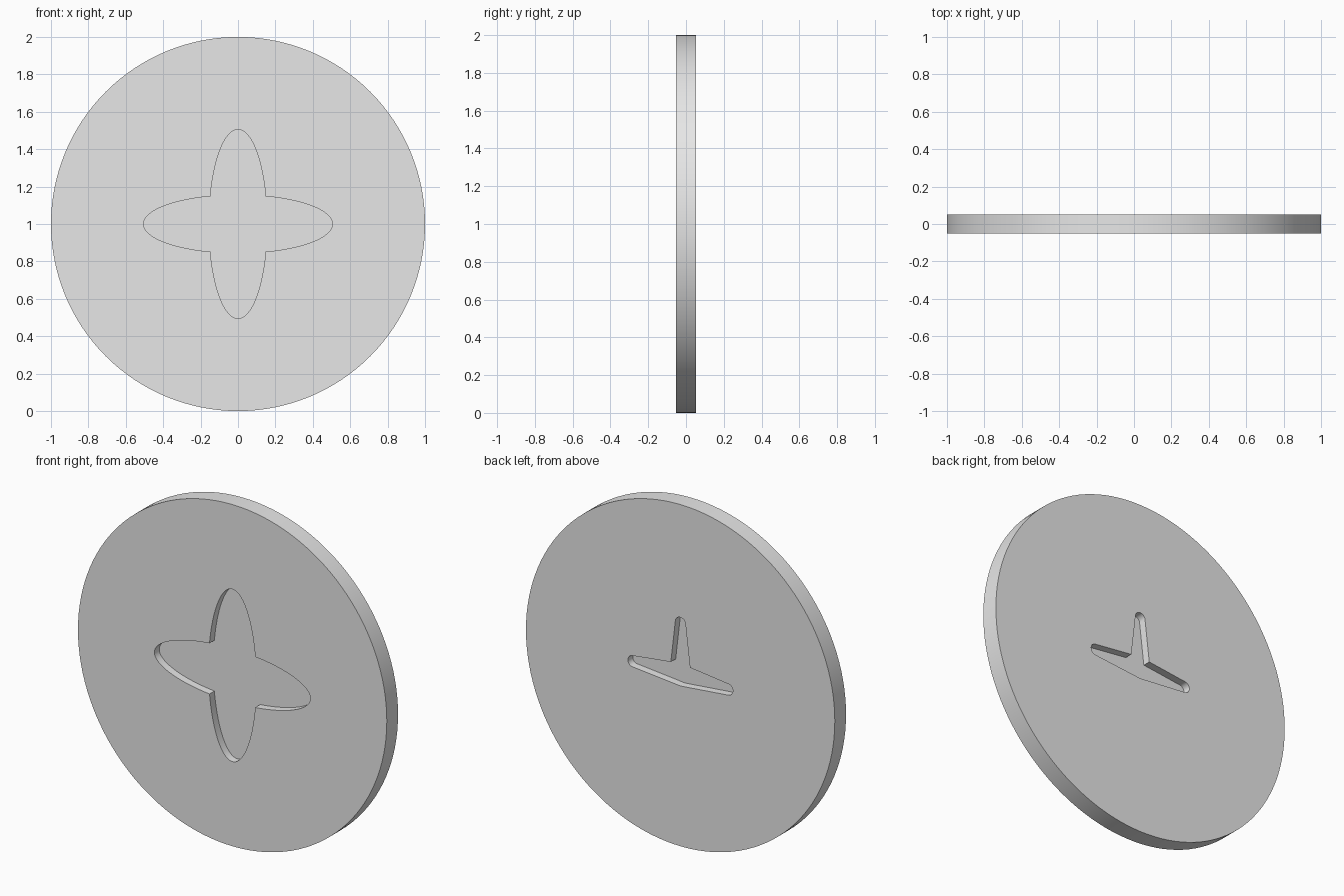
import bpy
import bmesh
from math import atan2, cos, sin, pi, radians

RADIUS, HALF_THICK, DEPTH = 1.0, 0.052, 0.045

cube = bpy.data.objects.get("Cube")
if cube:
    bpy.data.objects.remove(cube, do_unlink=True)

grey = bpy.data.materials.new("light grey")
grey.use_nodes = True
grey.diffuse_color = (0.8, 0.8, 0.8, 1)
grey.node_tree.nodes["Principled BSDF"].inputs["Base Color"].default_value = (0.8, 0.8, 0.8, 1)


def prism(name, outline, y0, y1):
    """Extrude an outline in the x-z plane from y0 to y1."""
    bm = bmesh.new()
    face = bm.faces.new([bm.verts.new((x, y0, z + RADIUS)) for x, z in outline])
    ext = bmesh.ops.extrude_face_region(bm, geom=[face])
    moved = [v for v in ext["geom"] if isinstance(v, bmesh.types.BMVert)]
    bmesh.ops.translate(bm, verts=moved, vec=(0, y1 - y0, 0))
    bmesh.ops.recalc_face_normals(bm, faces=bm.faces)
    mesh = bpy.data.meshes.new(name)
    bm.to_mesh(mesh)
    bm.free()
    mesh.materials.append(grey)
    obj = bpy.data.objects.new(name, mesh)
    bpy.context.collection.objects.link(obj)
    return obj


def arc(cx, cz, r, start, end, steps):
    angles = [radians(start + (end - start) * i / steps) for i in range(steps + 1)]
    return [(cx + r * cos(a), cz + r * sin(a)) for a in angles]


def four_petals(length, width, steps=48):
    """Outline of two crossed ellipses, one petal at a time."""
    limit = atan2(length, width)
    points = []
    for quarter in range(4):
        c, s = cos(quarter * pi / 2), sin(quarter * pi / 2)
        for i in range(steps):
            t = limit * (2 * i / steps - 1)
            x, z = length * cos(t), width * sin(t)
            points.append((x * c - z * s, x * s + z * c))
    return points


def three_arms(reach, tip, root):
    """Outline of three tapered arms with round tips."""
    centre = reach - tip
    return (arc(centre, 0, tip, -90, 90, 14) + [(root, root)]
            + arc(0, centre, tip, 0, 180, 14) + [(-root, root)]
            + arc(-centre, 0, tip, 90, 270, 14) + [(0, -root)])


# Round disc
disc = prism("disc", arc(0, 0, RADIUS, 0, 360, 128)[:-1], -HALF_THICK, HALF_THICK)

# Recesses: petals in the front, arms in the back
cutters = [
    prism("front_recess_cutter", four_petals(0.505, 0.155),
          -HALF_THICK - 0.1, -HALF_THICK + DEPTH),
    prism("back_recess_cutter", three_arms(0.34, 0.033, 0.062),
          HALF_THICK - DEPTH, HALF_THICK + 0.1),
]
bpy.ops.object.select_all(action="DESELECT")
disc.select_set(True)
bpy.context.view_layer.objects.active = disc
for cutter in cutters:
    cutter.hide_render = True
    mod = disc.modifiers.new(cutter.name, "BOOLEAN")
    mod.operation = "DIFFERENCE"
    mod.solver = "EXACT"
    mod.object = cutter
    bpy.ops.object.modifier_apply(modifier=mod.name)
for cutter in cutters:
    bpy.data.objects.remove(cutter, do_unlink=True)

bpy.ops.object.shade_smooth_by_angle(angle=radians(30))
